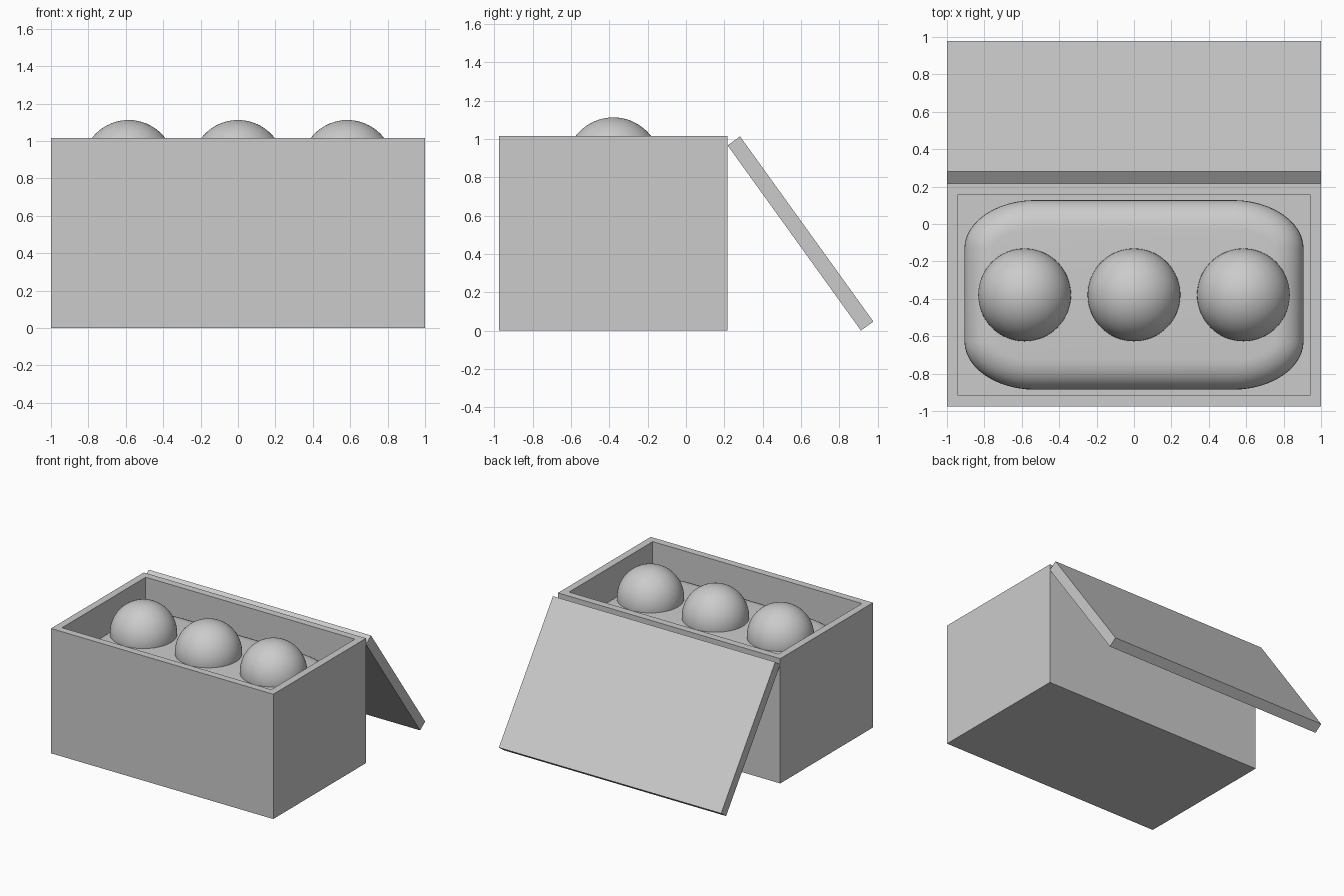
import bpy, bmesh, math
from mathutils import Matrix, Vector

if "Cube" in bpy.data.objects:
    bpy.data.objects.remove(bpy.data.objects["Cube"])

WALL = 0.083
Y0, Y1, H = -0.975, 0.217, 1.015
YC = (Y0 + Y1) / 2

grey = bpy.data.materials.new("light_grey")
grey.diffuse_color = (0.6, 0.6, 0.6, 1)
grey.use_nodes = True
grey.node_tree.nodes["Principled BSDF"].inputs["Base Color"].default_value = grey.diffuse_color


def finish(bm, name, smooth=None):
    bmesh.ops.recalc_face_normals(bm, faces=bm.faces[:])
    me = bpy.data.meshes.new(name)
    bm.to_mesh(me)
    bm.free()
    me.materials.append(grey)
    ob = bpy.data.objects.new(name, me)
    bpy.context.collection.objects.link(ob)
    if smooth:
        bpy.ops.object.select_all(action='DESELECT')
        bpy.context.view_layer.objects.active = ob
        ob.select_set(True)
        bpy.ops.object.shade_smooth_by_angle(angle=math.radians(smooth))
    return ob


def block(size, centre, rot=None):
    bm = bmesh.new()
    m = Matrix.Translation(centre)
    if rot:
        m = m @ rot
    bmesh.ops.create_cube(bm, size=1, matrix=m @ Matrix.Diagonal((*size, 1)))
    return bm


# open chest body: inset the top and sink it to the floor
bm = block((2, Y1 - Y0, H), (0, YC, H / 2))
top = max(bm.faces, key=lambda f: f.calc_center_median().z)
bmesh.ops.inset_region(bm, faces=[top], thickness=WALL)
ext = bmesh.ops.extrude_face_region(bm, geom=[top])
bmesh.ops.translate(bm, vec=(0, 0, WALL - H),
                    verts=[v for v in ext["geom"] if isinstance(v, bmesh.types.BMVert)])
if top.is_valid:
    bmesh.ops.delete(bm, geom=[top], context='FACES_ONLY')
finish(bm, "box_body")

# lid leaning against the back edge
LENGTH, THICK = 1.19, 0.08
ang = math.atan2(0.965, 0.695)
along = Vector((0, math.cos(ang), -math.sin(ang)))
out = Vector((0, math.sin(ang), math.cos(ang)))
mid = Vector((0, 0.217, 0.966)) + along * LENGTH / 2 + out * THICK / 2
finish(block((2, LENGTH, THICK), mid, Matrix.Rotation(-ang, 4, 'X')), "lid")

# soft cushion: rounded-rectangle rings, inset towards top and bottom
A, B, RX, RY = 0.907, 0.507, 0.38, 0.26
ZB, ZT, RZ, INSET = WALL, 0.85, 0.14, 0.16


def ring(bm, inset, z):
    verts = []
    for cx, cy, start in ((1, 1, 0), (-1, 1, 90), (-1, -1, 180), (1, -1, 270)):
        for i in range(13):
            t = math.radians(start + i * 7.5)
            verts.append(bm.verts.new((cx * (A - RX) + (RX - inset) * math.cos(t),
                                       YC + cy * (B - RY) + (RY - inset) * math.sin(t), z)))
    return verts


bm = bmesh.new()
arc = [math.radians(a) for a in range(0, 91, 10)]
levels = [(INSET * (1 - math.sin(a)), ZB + RZ * (1 - math.cos(a))) for a in arc]
levels += [(INSET * (1 - math.cos(a)), ZT - RZ * (1 - math.sin(a))) for a in arc]
rings = [ring(bm, i, z) for i, z in levels]
for lo, hi in zip(rings, rings[1:]):
    n = len(lo)
    for k in range(n):
        bm.faces.new((lo[k], lo[(k + 1) % n], hi[(k + 1) % n], hi[k]))
bm.faces.new(rings[0][::-1])
bm.faces.new(rings[-1])
finish(bm, "cushion", 40)

# three balls half sunk in the cushion
for name, x in (("left_ball", -0.585), ("middle_ball", 0), ("right_ball", 0.585)):
    bm = bmesh.new()
    bmesh.ops.create_uvsphere(bm, u_segments=64, v_segments=32, radius=0.248,
                              matrix=Matrix.Translation((x, YC, 0.864)))
    finish(bm, name, 40)
